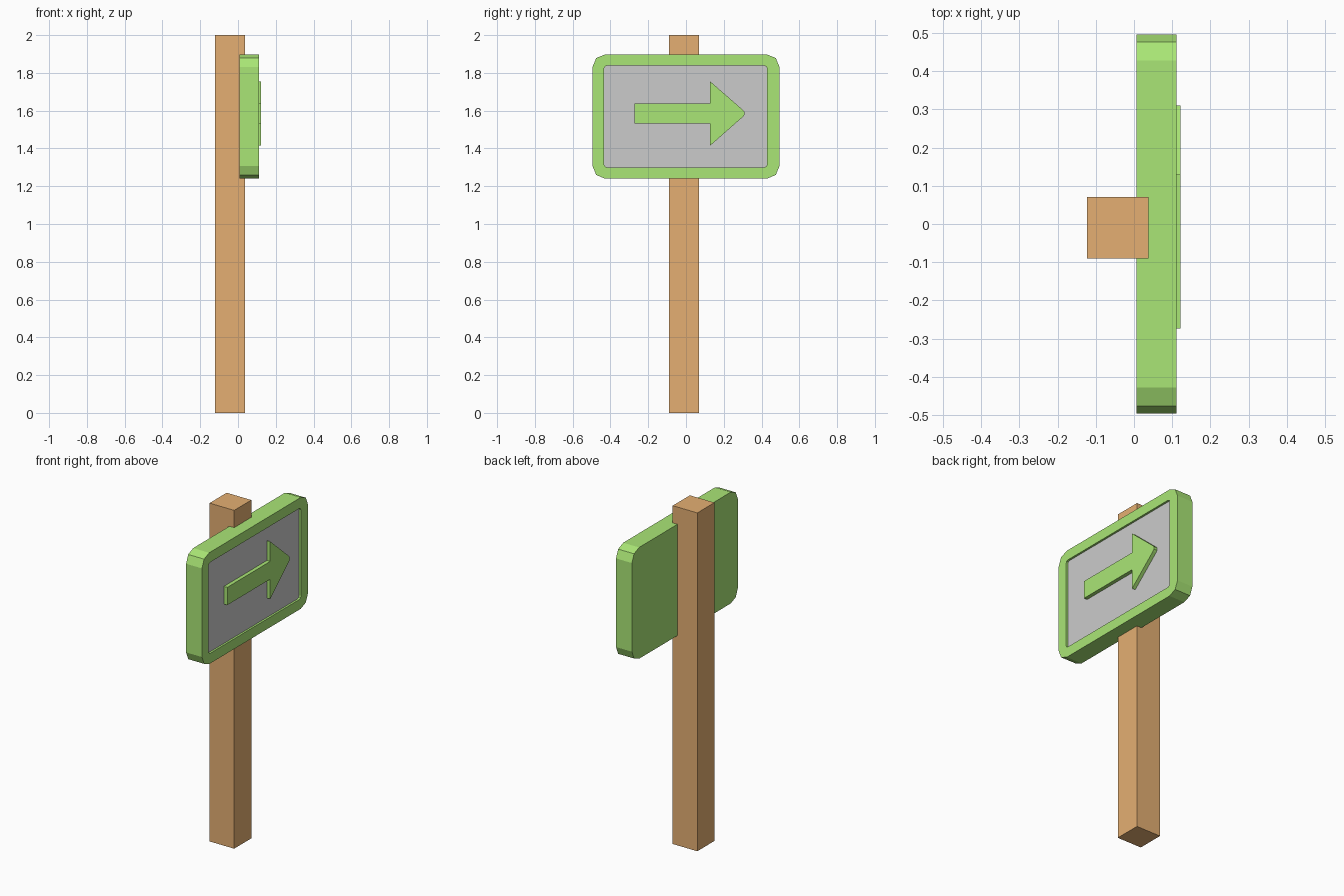
import bpy, bmesh
from math import sin, cos, pi

if "Cube" in bpy.data.objects:
    bpy.data.objects.remove(bpy.data.objects["Cube"])


def material(name, rgb):
    m = bpy.data.materials.new(name)
    m.diffuse_color = (*rgb, 1)
    m.use_nodes = True
    m.node_tree.nodes["Principled BSDF"].inputs["Base Color"].default_value = m.diffuse_color
    return m


def rounded_rect(y0, y1, z0, z1, r, x, segs=2):
    """Counter-clockwise outline, seen from +x."""
    centres = [(y1 - r, z1 - r), (y0 + r, z1 - r), (y0 + r, z0 + r), (y1 - r, z0 + r)]
    pts = []
    for q, (cy, cz) in enumerate(centres):
        for i in range(segs + 1):
            a = (q + i / segs) * pi / 2
            pts.append((x, cy + r * cos(a), cz + r * sin(a)))
    return pts


def loft(name, loops, mat=None, cap_back=True, cap_front=True):
    """Join successive outlines with quads and cap the ends."""
    bm = bmesh.new()
    rings = [[bm.verts.new(p) for p in loop] for loop in loops]
    for a, b in zip(rings, rings[1:]):
        for i in range(len(a)):
            j = (i + 1) % len(a)
            bm.faces.new((a[i], a[j], b[j], b[i]))
    if cap_back:
        bm.faces.new(rings[0][::-1])
    if cap_front:
        bm.faces.new(rings[-1])
    mesh = bpy.data.meshes.new(name)
    bm.to_mesh(mesh)
    bm.free()
    if mat:
        mesh.materials.append(mat)
    obj = bpy.data.objects.new(name, mesh)
    bpy.context.collection.objects.link(obj)
    return obj


wood = material("wood", (0.78, 0.43, 0.17))
green = material("green", (0.40, 0.79, 0.18))

# Square post
post_outline = [(-0.123, -0.09), (0.038, -0.09), (0.038, 0.07), (-0.123, 0.07)]
loft("post", [[(x, y, z) for x, y in post_outline] for z in (0, 2)], wood)

# Board with raised rim around a shallow recess
back, front, floor = 0.007, 0.111, 0.099
outer = (-0.495, 0.495, 1.24, 1.898, 0.067)
inner = (-0.434, 0.43, 1.30, 1.838, 0.016)
loft("sign_board", [rounded_rect(*outer, back), rounded_rect(*outer, front),
                    rounded_rect(*inner, front), rounded_rect(*inner, floor)],
     green, cap_front=False)

# Grey face at the bottom of the recess
loft("sign_panel", [rounded_rect(*inner, floor)], cap_back=False)

# Raised arrow with a blunt tip
arrow = [(-0.273, 1.532), (0.128, 1.532), (0.128, 1.415), (0.302, 1.568), (0.31, 1.578),
         (0.31, 1.594), (0.302, 1.603), (0.128, 1.755), (0.128, 1.637), (-0.273, 1.637)]
loft("arrow", [[(x, y, z) for y, z in arrow] for x in (floor - 0.002, 0.121)], green)
